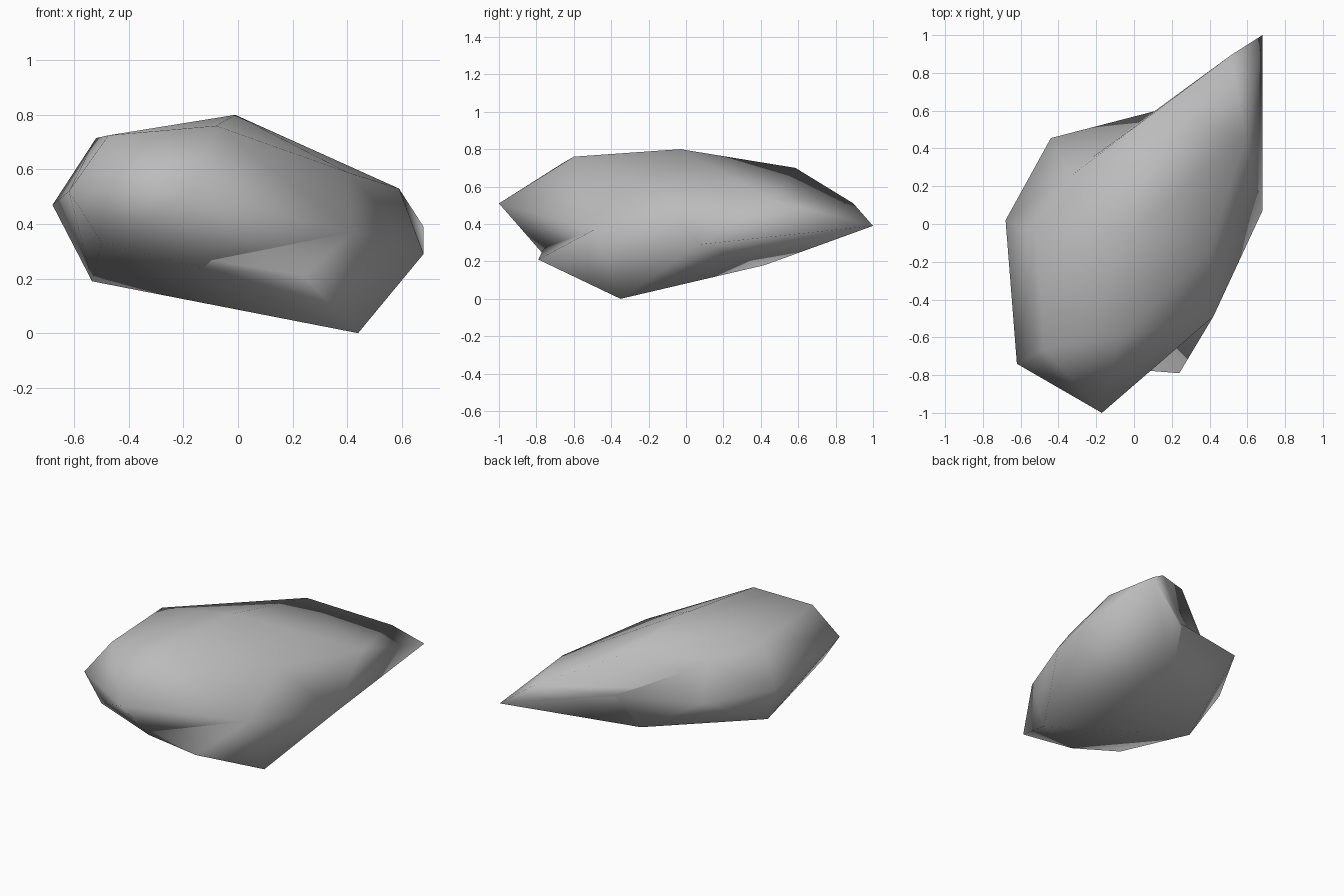
import bpy
import bmesh
from mathutils import Vector

cube = bpy.data.objects.get("Cube")
if cube:
    bpy.data.objects.remove(cube, do_unlink=True)

# Stone colour
stone = bpy.data.materials.new("stone_grey")
stone.use_nodes = True
colour = (0.5, 0.5, 0.5, 1.0)
stone.diffuse_color = colour
stone.node_tree.nodes["Principled BSDF"].inputs["Base Color"].default_value = colour

# Corner points of the main mass
crown = [
    (0.68, 1.0, 0.39), (0.515, 0.895, 0.51), (0.59, 0.46, 0.53),
    (0.40, -0.15, 0.59), (0.10, 0.585, 0.70), (-0.01, -0.03, 0.80),
    (-0.08, -0.6, 0.76), (-0.475, -0.66, 0.725), (-0.52, -0.06, 0.715),
    (-0.62, -0.74, 0.52), (-0.17, -1.0, 0.51),
]

# Seams where the keel and the back shoulder join the main mass
left_low = (-0.535, -0.1, 0.19)
back_low = (0.04, 0.42, 0.18)
keel_seam = [
    (-0.13, -0.76, 0.235), (-0.5, -0.73, 0.335), (0.42, -0.49, 0.37),
    (0.68, 0.07, 0.29), left_low, back_low,
]
shoulder_seam = [
    (-0.34, 0.25, 0.66), (0.12, 0.60, 0.44), (-0.68, 0.02, 0.47),
    left_low, back_low,
]
keel = [(0.24, -0.79, 0.21), (0.44, -0.35, 0.0)]
shoulder = [(-0.44, 0.455, 0.48)]


def add_hull(target, points, seams):
    """Add the hull of the points, leaving out walls that lie inside a seam."""
    part = bmesh.new()
    for p in set(points):
        part.verts.new(p)
    bmesh.ops.convex_hull(part, input=part.verts[:])

    def on_seam(v, seam):
        return any((v.co - Vector(s)).length < 0.001 for s in seam)

    for face in part.faces:
        if not any(all(on_seam(v, seam) for v in face.verts) for seam in seams):
            target.faces.new([target.verts.new(v.co) for v in face.verts])
    part.free()


# Weld the three masses into one closed skin
bm = bmesh.new()
add_hull(bm, crown + keel_seam + shoulder_seam, [keel_seam, shoulder_seam])
add_hull(bm, keel + keel_seam, [keel_seam])
add_hull(bm, shoulder + shoulder_seam, [shoulder_seam])
bmesh.ops.remove_doubles(bm, verts=bm.verts[:], dist=0.001)
bmesh.ops.holes_fill(bm, edges=bm.edges[:], sides=0)
bmesh.ops.triangulate(bm, faces=bm.faces[:])
bmesh.ops.recalc_face_normals(bm, faces=bm.faces[:])
for face in bm.faces:
    face.smooth = True

mesh = bpy.data.meshes.new("rock")
bm.to_mesh(mesh)
bm.free()
mesh.materials.append(stone)
rock = bpy.data.objects.new("rock", mesh)
bpy.context.collection.objects.link(rock)
